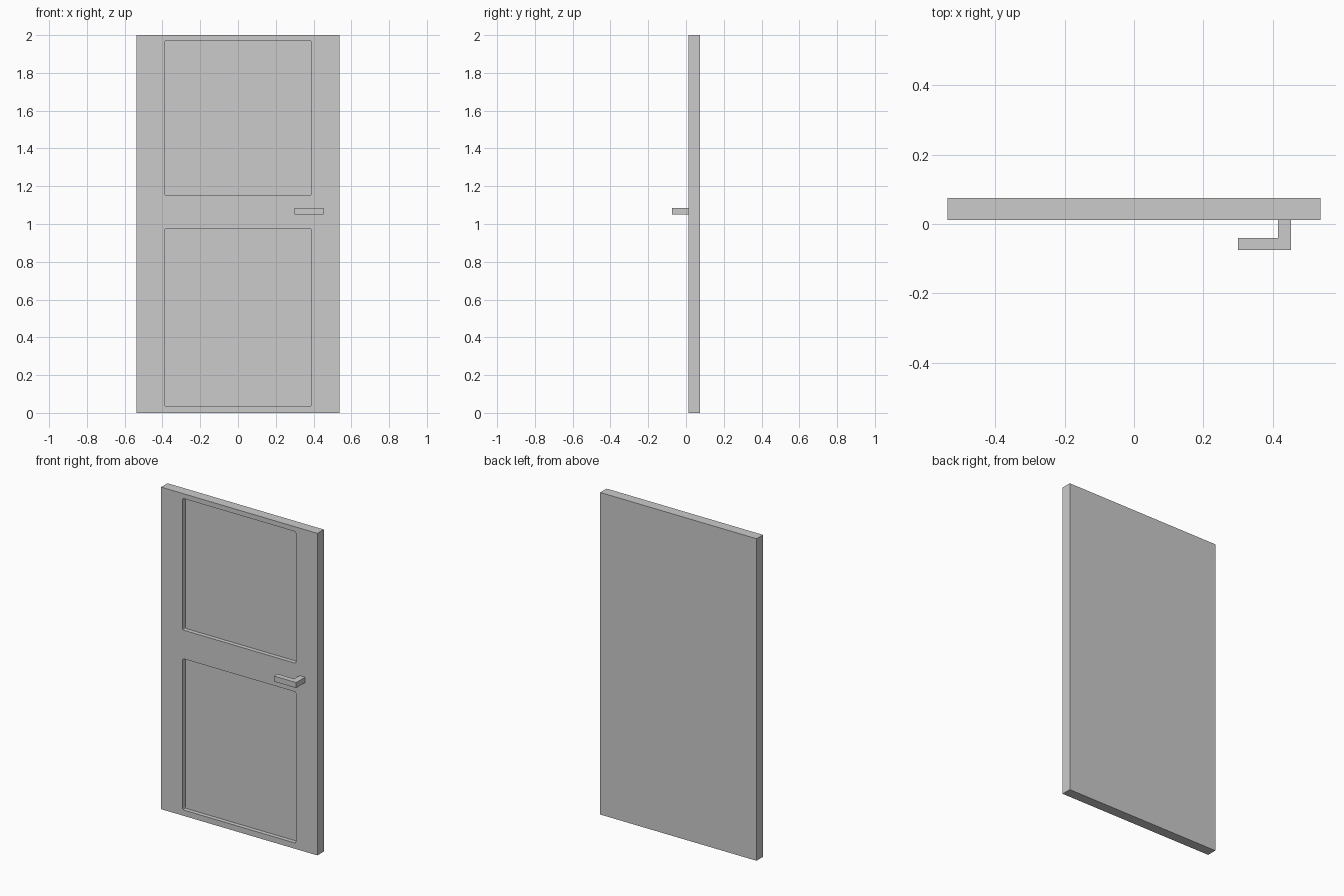
import bpy, bmesh

if "Cube" in bpy.data.objects:
    bpy.data.objects.remove(bpy.data.objects["Cube"])

FRONT, BACK = 0.012, 0.075   # y of the slab faces
RECESS = 0.026               # depth of the sunken panels


def prism(name, profile, axis, depth, corner=0.0):
    """Extrude a closed profile along an axis, optionally rounding its corners."""
    bm = bmesh.new()
    face = bm.faces.new([bm.verts.new(p) for p in profile])
    res = bmesh.ops.extrude_face_region(bm, geom=[face])
    moved = [v for v in res["geom"] if isinstance(v, bmesh.types.BMVert)]
    offset = [0.0, 0.0, 0.0]
    offset[axis] = depth
    bmesh.ops.translate(bm, vec=offset, verts=moved)
    if corner:
        sides = [e for e in bm.edges
                 if abs(e.verts[0].co[axis] - e.verts[1].co[axis]) > 1e-5]
        bmesh.ops.bevel(bm, geom=sides, offset=corner, segments=2,
                        profile=0.5, affect='EDGES')
    bmesh.ops.recalc_face_normals(bm, faces=bm.faces)
    mesh = bpy.data.meshes.new(name)
    bm.to_mesh(mesh)
    bm.free()
    obj = bpy.data.objects.new(name, mesh)
    bpy.context.collection.objects.link(obj)
    return obj


def rect(x0, x1, z0, z1, y):
    return [(x0, y, z0), (x1, y, z0), (x1, y, z1), (x0, y, z1)]


# Door slab
door = prism("door_slab", rect(-0.537, 0.537, 0, 2, FRONT), 1, BACK - FRONT)

# Two sunken panels cut into the front face
bpy.context.view_layer.objects.active = door
for label, z0, z1 in (("lower", 0.036, 0.975), ("upper", 1.153, 1.97)):
    cutter = prism(label + "_panel_cutter",
                   rect(-0.389, 0.389, z0, z1, FRONT - 0.05), 1,
                   0.05 + RECESS, corner=0.008)
    cutter.hide_render = True
    mod = door.modifiers.new(label + "_panel", 'BOOLEAN')
    mod.operation = 'DIFFERENCE'
    mod.solver = 'EXACT'
    mod.object = cutter
    bpy.ops.object.modifier_apply(modifier=mod.name)
    bpy.data.objects.remove(cutter)

# L-shaped lever handle
lever = [(0.452, FRONT), (0.452, -0.075), (0.30, -0.075),
         (0.30, -0.041), (0.415, -0.041), (0.415, FRONT)]
prism("lever_handle", [(x, y, 1.05) for x, y in lever], 2, 0.034)
